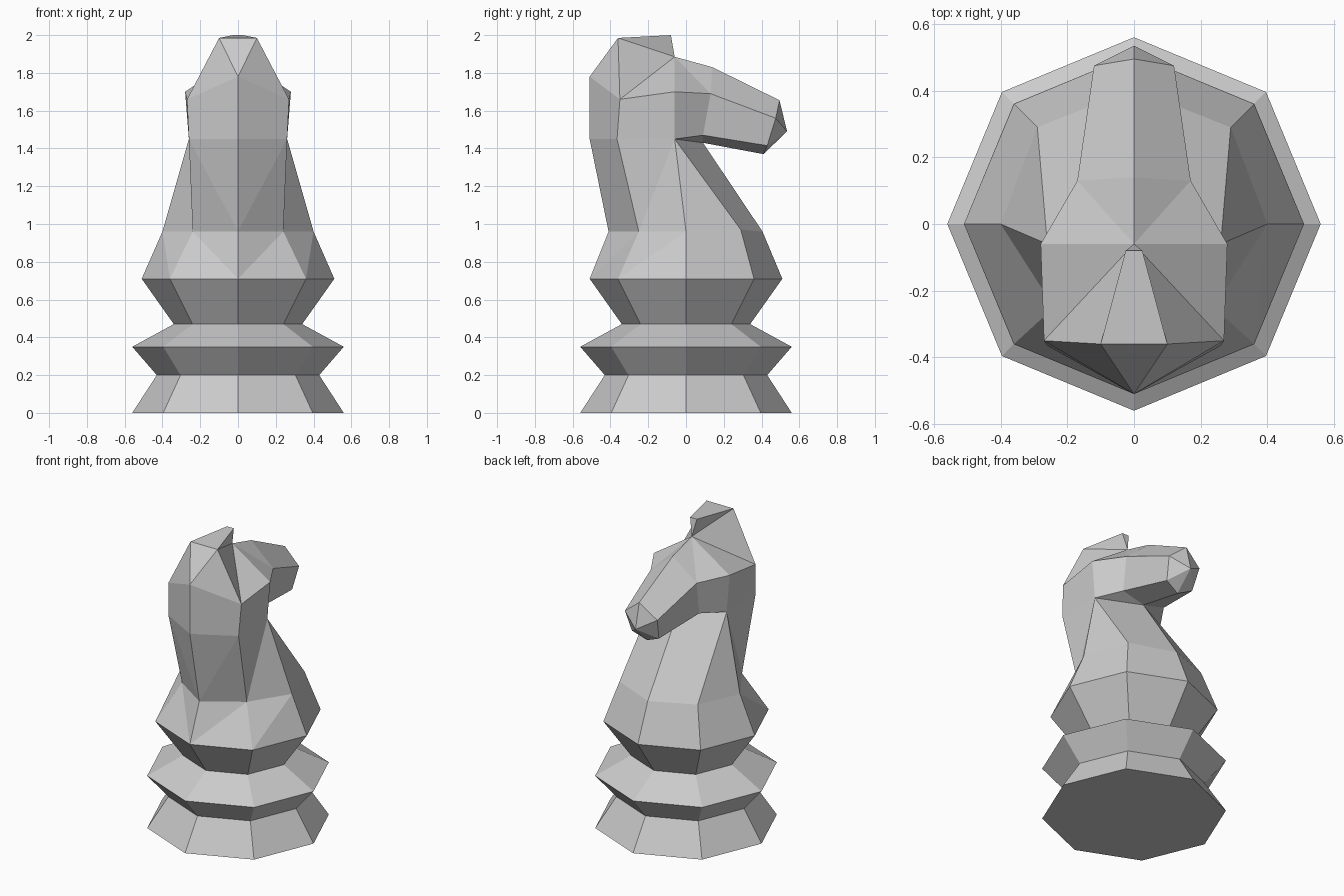
import bpy, bmesh, math

cube = bpy.data.objects.get("Cube")
if cube:
    bpy.data.objects.remove(cube, do_unlink=True)

grey = bpy.data.materials.new("plain_grey")
grey.use_nodes = True
grey.diffuse_color = (0.6, 0.6, 0.6, 1)
grey.node_tree.nodes["Principled BSDF"].inputs["Base Color"].default_value = grey.diffuse_color


def finish(name, bm):
    """Orient the faces and turn the bmesh into a flat-shaded object."""
    bmesh.ops.recalc_face_normals(bm, faces=bm.faces)
    mesh = bpy.data.meshes.new(name)
    bm.to_mesh(mesh)
    bm.free()
    mesh.materials.append(grey)
    bpy.context.collection.objects.link(bpy.data.objects.new(name, mesh))


def flip(point):
    """Mirror a point across the middle plane."""
    return (-point[0], point[1], point[2])


# Turned pedestal: eight-sided rings from a profile of (radius, height)
profile = [(.56, 0), (.43, .2), (.56, .35), (.34, .47), (.51, .71)]
bm = bmesh.new()
rings = [[bm.verts.new((r * math.cos(i * math.pi / 4), r * math.sin(i * math.pi / 4), z))
          for i in range(8)] for r, z in profile]
for low, high in zip(rings, rings[1:]):
    for i in range(8):
        j = (i + 1) % 8
        bm.faces.new((low[i], low[j], high[j], high[i]))
bm.faces.new(rings[0])
bm.faces.new(rings[-1])
finish("pedestal", bm)

# Shoulder ring, resting on the pedestal
s_back, s_back_side, s_side = (0, -.51, .71), (.36, -.36, .71), (.51, 0, .71)
s_chest_side, s_chest = (.36, .36, .71), (0, .51, .71)
# Base of the neck
n_back, n_back_side, n_side = (0, -.41, .96), (.24, -.25, .96), (.4, 0, .96)
n_chest_side, n_chest = (.29, .29, .97), (0, .405, .96)
# Nape, jaw hinge and throat
nape, nape_side = (0, -.51, 1.45), (.26, -.365, 1.45)
hinge, throat = (.26, -.06, 1.45), (0, .09, 1.43)
# Skull and ears
skull, skull_side, temple = (0, -.51, 1.78), (.27, -.35, 1.66), (.28, -.06, 1.7)
crown, ear_tip, brow = (.1, -.36, 1.985), (.025, -.08, 2), (0, -.06, 1.885)
# Face and muzzle
bridge, cheek, jaw = (0, .14, 1.83), (.17, .13, 1.69), (.16, .09, 1.47)
nose_top, nostril, nose_tip = (0, .495, 1.655), (.12, .475, 1.56), (0, .535, 1.49)
lip, chin = (.1, .43, 1.415), (0, .41, 1.37)

shoulders = [
    (s_back, s_back_side, n_back_side), (s_back, n_back_side, n_back),
    (s_back_side, s_side, n_side), (s_back_side, n_side, n_back_side),
    (s_side, s_chest_side, n_chest_side, n_side),
    (s_chest_side, s_chest, n_chest, n_chest_side),
]
neck = [
    (n_back, n_back_side, nape_side), (n_back, nape_side, nape),
    (n_back_side, hinge, nape_side), (n_back_side, n_side, hinge),
    (n_side, n_chest_side, hinge), (n_chest_side, n_chest, throat, hinge),
]
head = [
    (nape, nape_side, skull_side, skull), (nape_side, hinge, temple, skull_side),
    (skull, skull_side, crown), (skull_side, brow, crown),
    (skull_side, temple, brow), (crown, brow, ear_tip),
]
muzzle = [
    (brow, temple, cheek), (brow, cheek, bridge), (temple, hinge, jaw, cheek),
    (bridge, cheek, nostril, nose_top), (cheek, jaw, lip, nostril),
    (hinge, throat, jaw), (jaw, throat, chin, lip),
    (nose_top, nostril, nose_tip), (nostril, lip, nose_tip), (lip, chin, nose_tip),
]
# Faces that straddle the middle: back of the crown, ear top, ear front, underside
middle = [
    (skull, crown, flip(crown)), (crown, ear_tip, flip(ear_tip), flip(crown)),
    (ear_tip, brow, flip(ear_tip)),
    (s_back, s_back_side, s_side, s_chest_side, s_chest,
     flip(s_chest_side), flip(s_side), flip(s_back_side)),
]

# Horse bust: mirror the half faces, sharing the vertices on the middle plane
half = shoulders + neck + head + muzzle
mirrored = [[flip(p) for p in face] for face in half]
bm = bmesh.new()
verts = {}
for face in half + mirrored + middle:
    for p in face:
        if p not in verts:
            verts[p] = bm.verts.new(p)
    bm.faces.new([verts[p] for p in face])
finish("horse_bust", bm)
